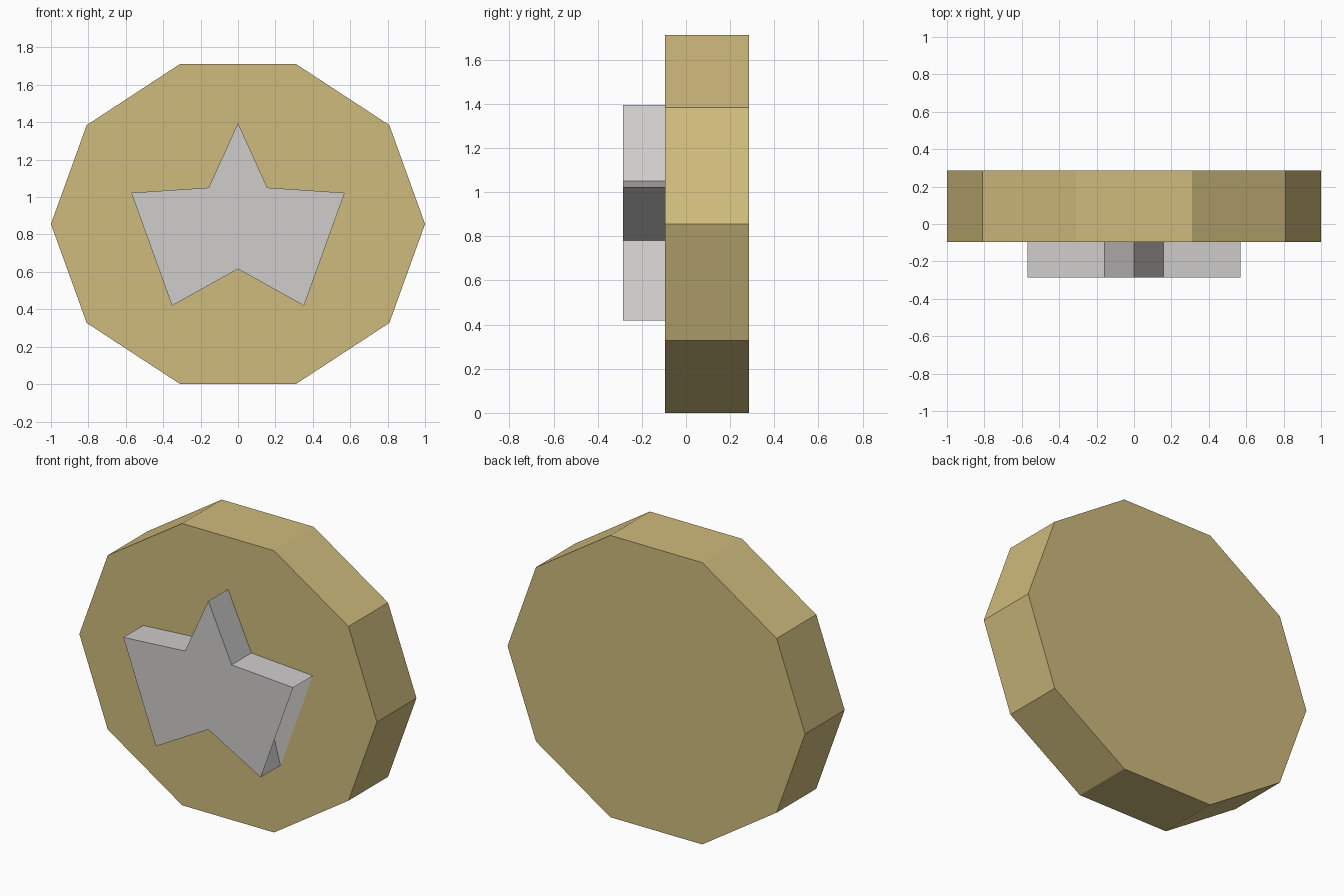
import bpy
import bmesh
from math import sin, cos, pi

cube = bpy.data.objects.get("Cube")
if cube:
    bpy.data.objects.remove(cube, do_unlink=True)

SQUASH = 0.9                                # height relative to width
CENTRE_Z = SQUASH * sin(2 * pi / 5)         # rests on its flat lower side


def material(name, colour):
    mat = bpy.data.materials.new(name)
    mat.use_nodes = True
    mat.diffuse_color = (*colour, 1)
    mat.node_tree.nodes["Principled BSDF"].inputs["Base Color"].default_value = (*colour, 1)
    return mat


def ring(radii, start):
    """Ten points around the centre, alternating between the given radii."""
    points = []
    for i in range(10):
        angle = start + i * pi / 5
        r = radii[i % len(radii)]
        points.append((r * cos(angle), CENTRE_Z + SQUASH * r * sin(angle)))
    return points


def prism(name, points, y_front, y_back, mat, uncapped=()):
    """Extrude an outline along y; the caps skip the uncapped corners."""
    bm = bmesh.new()
    front = [bm.verts.new((x, y_front, z)) for x, z in points]
    back = [bm.verts.new((x, y_back, z)) for x, z in points]
    count = len(points)
    for i in range(count):
        j = (i + 1) % count
        bm.faces.new((front[i], front[j], back[j], back[i]))
    keep = [i for i in range(count) if i not in uncapped]
    bm.faces.new([front[i] for i in keep])
    bm.faces.new([back[i] for i in reversed(keep)])
    mesh = bpy.data.meshes.new(name)
    bm.to_mesh(mesh)
    bm.free()
    mesh.materials.append(mat)
    obj = bpy.data.objects.new(name, mesh)
    bpy.context.collection.objects.link(obj)
    return obj


gold = material("gold", (0.624, 0.497, 0.205))
silver = material("silver", (0.624, 0.61, 0.604))

# Ten-sided coin body
prism("coin_body", ring([1.0], 0), -0.095, 0.285, gold)

# Raised star; its caps bridge the two lower side notches
prism("star", ring([0.6, 0.267], pi / 2), -0.285, -0.096, silver, uncapped=(3, 7))
